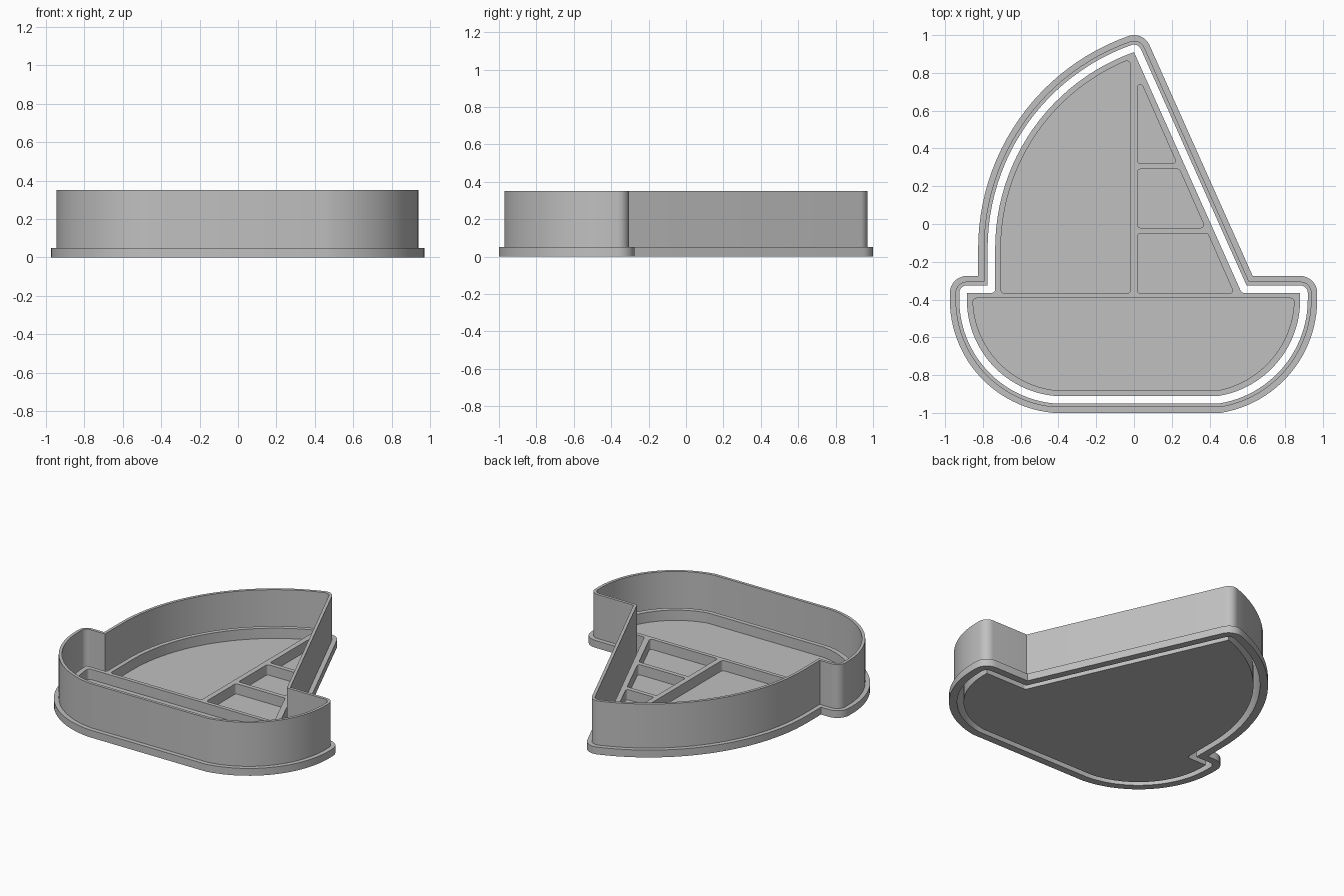
import bpy, bmesh, math
from mathutils import Vector

if "Cube" in bpy.data.objects:
    bpy.data.objects.remove(bpy.data.objects["Cube"], do_unlink=True)

WALL_TOP, FLANGE_TOP = 0.35, 0.05
RIDGE_TOP, FLOOR = 0.12, 0.05

grey = bpy.data.materials.new("plain_grey")
grey.use_nodes = True
grey.diffuse_color = (0.53, 0.53, 0.53, 1)
grey.node_tree.nodes["Principled BSDF"].inputs["Base Color"].default_value = grey.diffuse_color


def arc(p, q, steps=24):
    """Arc that leaves p vertically and ends at q."""
    dx, dy = q[0] - p[0], q[1] - p[1]
    radius = (dx * dx + dy * dy) / (2 * dx)      # signed towards q
    sweep = math.atan2(abs(dy), (radius - dx) * math.copysign(1, dx))
    r = abs(radius)
    return [Vector((p[0] + radius - math.copysign(r, dx) * math.cos(sweep * i / steps),
                    p[1] + math.copysign(r, dy) * math.sin(sweep * i / steps)))
            for i in range(steps + 1)]


def offset(points, dist, rounded=True, steps=8):
    """Move a counterclockwise outline outwards, rounding the corners that open up."""
    out = []
    for i, p in enumerate(points):
        a = (p - points[i - 1]).normalized()
        b = (points[(i + 1) % len(points)] - p).normalized()
        turn = math.atan2(a.x * b.y - a.y * b.x, a.dot(b))
        n1, n2 = Vector((a.y, -a.x)), Vector((b.y, -b.x))
        if rounded and turn * dist > 0 and abs(turn) > math.radians(25):
            start = math.atan2(n1.y, n1.x)
            for k in range(steps + 1):
                t = start + turn * k / steps
                out.append(p + dist * Vector((math.cos(t), math.sin(t))))
        else:
            out.append(p + (n1 + n2) * dist / (1 + n1.dot(n2)))
    return out


def round_corners(points, r):
    return offset(offset(points, -r, rounded=False), r)


def ring(bm, points, z):
    return [bm.verts.new((p.x, p.y, z)) for p in points]


def bridge(bm, a, b):
    for i in range(len(a)):
        bm.faces.new((a[i - 1], a[i], b[i], b[i - 1]))


def finish(bm, name):
    bmesh.ops.recalc_face_normals(bm, faces=bm.faces)
    mesh = bpy.data.meshes.new(name)
    bm.to_mesh(mesh)
    bm.free()
    mesh.materials.append(grey)
    obj = bpy.data.objects.new(name, mesh)
    bpy.context.collection.objects.link(obj)
    bpy.ops.object.select_all(action='DESELECT')
    obj.select_set(True)
    bpy.context.view_layer.objects.active = obj
    bpy.ops.object.shade_smooth_by_angle(angle=math.radians(20))


# Boat silhouette: sail arc, deck step, rounded hull, deck step
V = Vector
boat = (arc((-0.735, -0.13), (0, 0.91))[::-1]
        + [V((-0.735, -0.365)), V((-0.885, -0.365))]
        + arc((-0.885, -0.4), (-0.42, -0.91))
        + arc((0.88, -0.4), (0.45, -0.91))[::-1]
        + [V((0.88, -0.365)), V((0.57, -0.365))])

# Cutter: thin wall standing on a wider flange
bm = bmesh.new()
section = [(0.09, 0), (0.09, FLANGE_TOP), (0.06, FLANGE_TOP),
           (0.06, WALL_TOP), (0.04, WALL_TOP), (0.04, 0)]
rings = [ring(bm, offset(boat, d), z) for d, z in section]
for i in range(len(rings)):
    bridge(bm, rings[i - 1], rings[i])
finish(bm, "cutter_wall")

# Recessed cells of the stamp: large sail, hull and three panels of the small sail
left_sail = (arc((-0.705, -0.13), (-0.018, 0.873))[::-1]
             + [V((-0.705, -0.367)), V((-0.018, -0.367))])
hull = (arc((-0.853, -0.393), (-0.42, -0.88))
        + arc((0.848, -0.393), (0.45, -0.88))[::-1])
cells = [round_corners(left_sail, 0.02), round_corners(hull, 0.02)]


def slant(y):
    return (0.915 - y) / 2.27 - 0.035


for low, high in ((-0.367, -0.05), (-0.02, 0.29), (0.32, None)):
    panel = [V((0.018, low)), V((slant(low), low))]
    if high is None:
        panel.append(V((0.018, 0.795)))
    else:
        panel += [V((slant(high), high)), V((0.018, high))]
    cells.append(round_corners(panel, 0.015))

# Stamp: plate with raised ridges around the cells
bm = bmesh.new()
outline = offset(offset(boat, 0.02, rounded=False), -0.02)
top = ring(bm, outline, RIDGE_TOP)
cell_tops = [ring(bm, c, RIDGE_TOP) for c in cells]
edges = [bm.edges.new((loop[i - 1], loop[i]))
         for loop in [top] + cell_tops for i in range(len(loop))]
bmesh.ops.triangle_fill(bm, edges=edges, use_beauty=True, normal=(0, 0, 1))
base = ring(bm, outline, 0)
bridge(bm, top, base)
bm.faces.new(base)
for cell, upper in zip(cells, cell_tops):
    lower = ring(bm, cell, FLOOR)
    bridge(bm, upper, lower)
    bm.faces.new(lower)
finish(bm, "stamp_plate")
